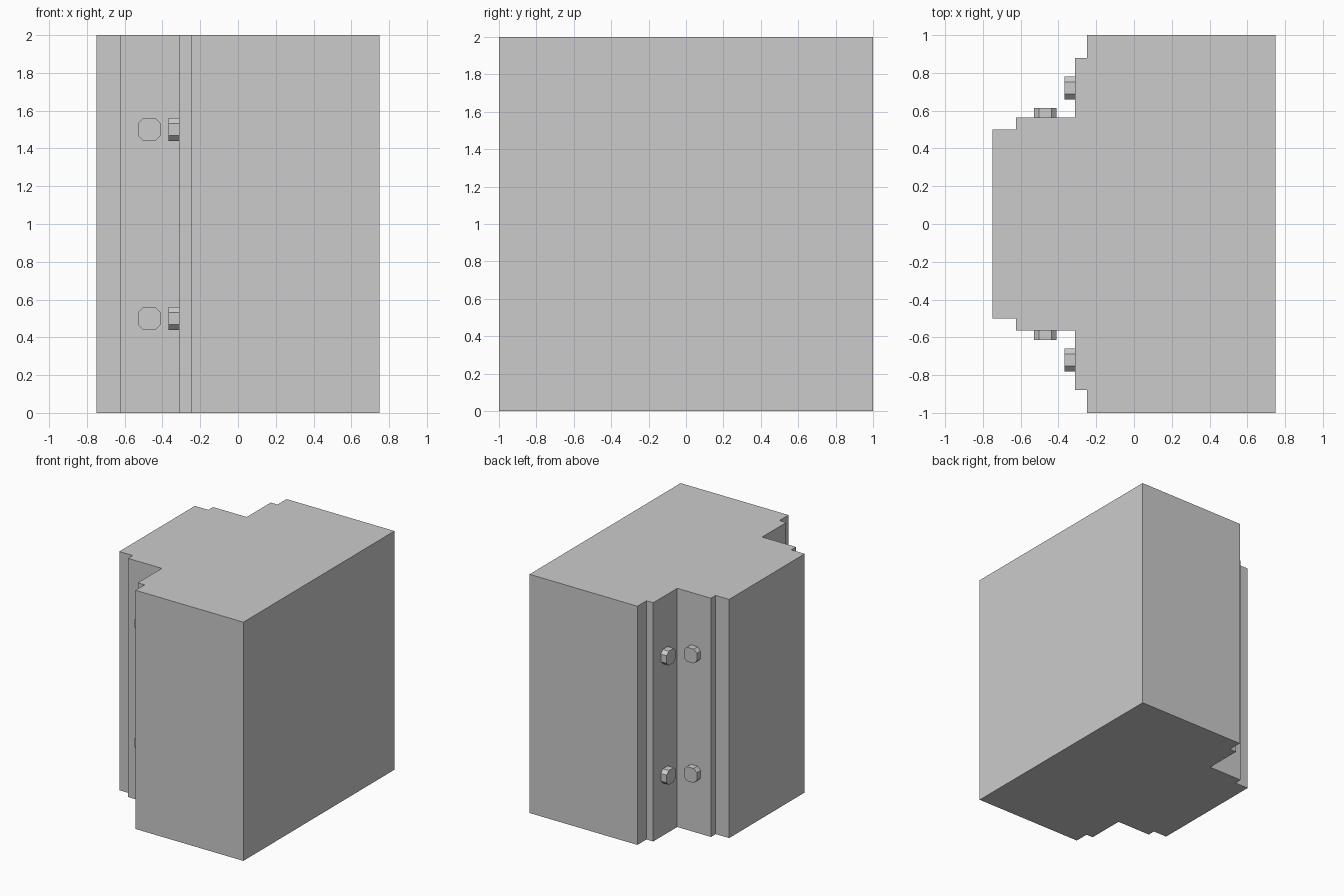
import bpy
import bmesh
from mathutils import Matrix, Vector

if "Cube" in bpy.data.objects:
    bpy.data.objects.remove(bpy.data.objects["Cube"])


def prism(name, outline, height, matrix=Matrix()):
    """Extrude a closed 2D outline along local z, then place it with matrix."""
    bm = bmesh.new()
    base = bm.faces.new([bm.verts.new((x, y, 0)) for x, y in outline])
    top = bmesh.ops.extrude_face_region(bm, geom=[base])["geom"]
    moved = [v for v in top if isinstance(v, bmesh.types.BMVert)]
    bmesh.ops.translate(bm, verts=moved, vec=(0, 0, height))
    bm.transform(matrix)
    bmesh.ops.recalc_face_normals(bm, faces=bm.faces[:])
    mesh = bpy.data.meshes.new(name)
    bm.to_mesh(mesh)
    bm.free()
    obj = bpy.data.objects.new(name, mesh)
    bpy.context.collection.objects.link(obj)
    return obj


# Pillar block: half of the stepped outline, mirrored across y = 0
half = [(0.75, 1), (-0.25, 1), (-0.25, 0.88), (-0.3125, 0.88),
        (-0.3125, 0.5625), (-0.625, 0.5625), (-0.625, 0.5), (-0.75, 0.5)]
prism("pillar_block", half + [(x, -y) for x, y in reversed(half)], 2)

# Eight-sided bolt heads on both faces of each notched corner
R, C = 0.06, 0.032
octagon = [(R, C), (C, R), (-C, R), (-R, C), (-R, -C), (-C, -R), (C, -R), (R, -C)]


def bolt(name, position, direction, depth):
    turn = Vector(direction).to_track_quat('Z', 'Y').to_matrix().to_4x4()
    prism(name, octagon, depth, Matrix.Translation(position) @ turn)


for side, s in (("front", -1), ("back", 1)):
    for level, z in (("lower", 0.5), ("upper", 1.5)):
        bolt(f"{side}_{level}_web_bolt", (-0.47, s * 0.5625, z), (0, s, 0), 0.052)
        bolt(f"{side}_{level}_flange_bolt", (-0.3125, s * 0.72, z), (-1, 0, 0), 0.055)
